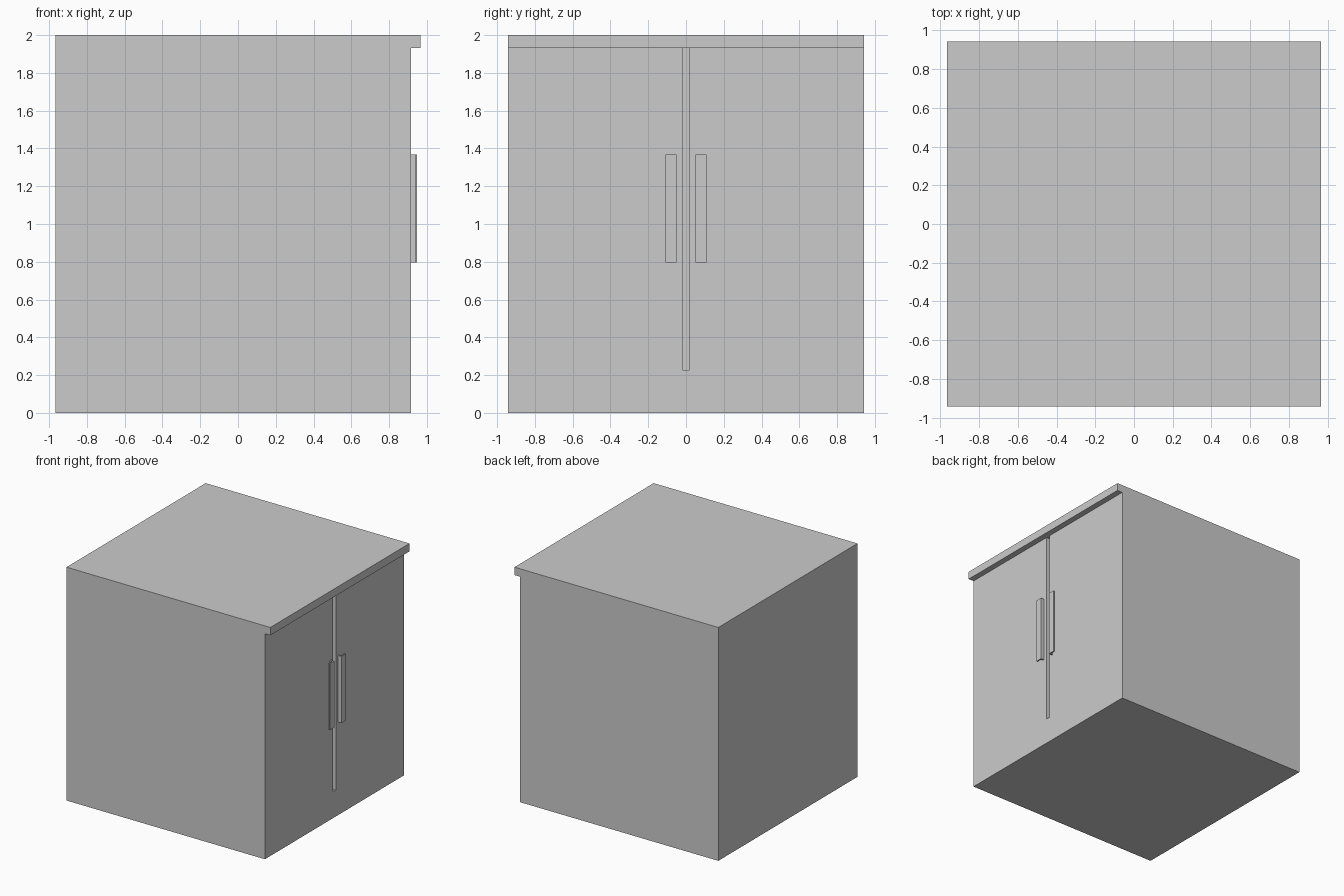
import bpy, bmesh
from mathutils import Vector

if "Cube" in bpy.data.objects:
    bpy.data.objects.remove(bpy.data.objects["Cube"])


def extrude_profile(name, points, direction):
    """Close a 3D outline into a face and extrude it into a solid."""
    bm = bmesh.new()
    face = bm.faces.new([bm.verts.new(p) for p in points])
    ext = bmesh.ops.extrude_face_region(bm, geom=[face], use_keep_orig=True)
    verts = [g for g in ext["geom"] if isinstance(g, bmesh.types.BMVert)]
    bmesh.ops.translate(bm, verts=verts, vec=Vector(direction))
    bmesh.ops.recalc_face_normals(bm, faces=bm.faces)
    mesh = bpy.data.meshes.new(name)
    bm.to_mesh(mesh)
    bm.free()
    obj = bpy.data.objects.new(name, mesh)
    bpy.context.collection.objects.link(obj)
    return obj


HALF_X, HALF_Y = 0.966, 0.942
DOOR_X = 0.915      # door front plane
TOP_Z = 1.932       # underside of the overhanging top
GAP = 0.018         # half width of the slot between the doors

# Cabinet body with overhanging top, as one side profile
side = [(-HALF_X, 0), (DOOR_X, 0), (DOOR_X, TOP_Z),
        (HALF_X, TOP_Z), (HALF_X, 2), (-HALF_X, 2)]
body = extrude_profile("cabinet_body", [(x, -HALF_Y, z) for x, z in side],
                       (0, 2 * HALF_Y, 0))

# Slot between the two doors
slot = [(DOOR_X - 0.04, -GAP), (DOOR_X + 0.02, -GAP),
        (DOOR_X + 0.02, GAP), (DOOR_X - 0.04, GAP)]
cutter = extrude_profile("door_gap_cutter", [(x, y, 0.227) for x, y in slot],
                         (0, 0, TOP_Z - 0.227))
cutter.hide_render = True
cutter.hide_set(True)
cut = body.modifiers.new("door_gap", "BOOLEAN")
cut.operation = "DIFFERENCE"
cut.solver = "EXACT"
cut.object = cutter

# L-shaped pull handles: inner web with a lip turned outward
pull = [(DOOR_X, 0.049), (0.947, 0.049), (0.947, 0.108),
        (0.937, 0.108), (0.937, 0.061), (DOOR_X, 0.061)]
for name, s in (("left_handle", -1), ("right_handle", 1)):
    extrude_profile(name, [(x, s * y, 0.797) for x, y in pull], (0, 0, 0.57))
